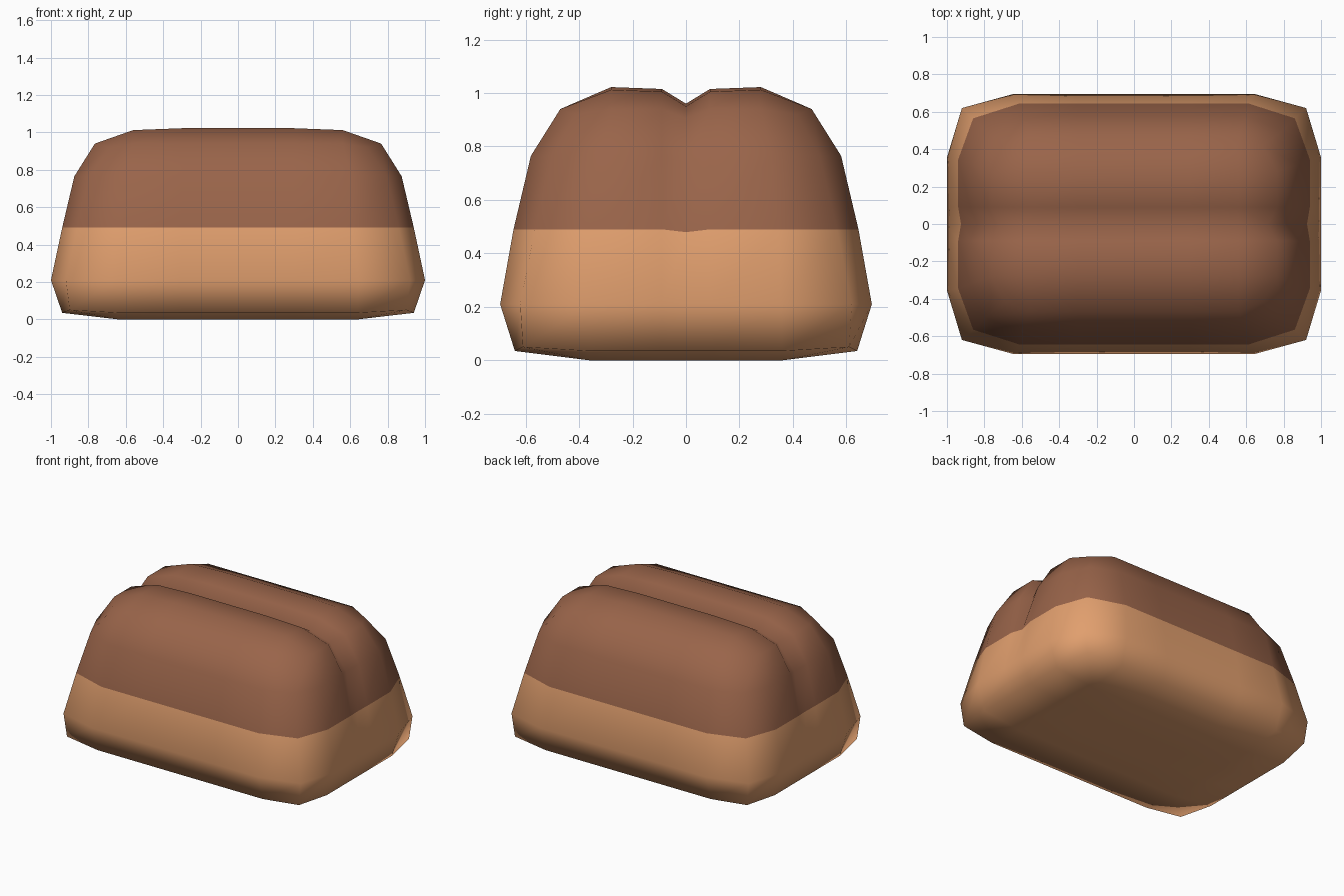
import bpy
import bmesh

cube = bpy.data.objects.get("Cube")
if cube:
    bpy.data.objects.remove(cube, do_unlink=True)


def make_material(name, color):
    mat = bpy.data.materials.new(name)
    mat.use_nodes = True
    mat.diffuse_color = (*color, 1)
    bsdf = mat.node_tree.nodes["Principled BSDF"]
    bsdf.inputs["Base Color"].default_value = (*color, 1)
    bsdf.inputs["Roughness"].default_value = 0.8
    return mat


crumb = make_material("tan_crumb", (0.75, 0.345, 0.155))
crust = make_material("brown_crust", (0.32, 0.128, 0.068))

# Each level: height, half length, half width, straight-edge ends,
# corner point, corner height offset, depth of the crease on the end
LEVELS = [
    (0.035, 0.94, 0.64, 0.64, 0.36, 0.90, 0.61, 0.015, 0.0),
    (0.21, 1.00, 0.695, 0.645, 0.355, 0.92, 0.62, 0.0, 0.0),
    (0.49, 0.94, 0.645, 0.61, 0.345, 0.86, 0.565, 0.0, 0.015),
    (0.765, 0.875, 0.58, 0.60, 0.32, 0.795, 0.50, 0.0, 0.035),
    (0.94, 0.765, 0.47, 0.56, 0.28, 0.69, 0.415, -0.02, 0.05),
]
MID_X, MID_Y = 0.30, 0.09

bm = bmesh.new()


def ring(level):
    """One closed outline, counter-clockwise from the front left end."""
    z, x, y, xa, ya, xc, yc, dz, dent = level
    quarter = [(x - dent, 0, z - dent * 0.7), (x, MID_Y, z), (x, ya, z),
               (xc, yc, z + dz), (xa, y, z), (MID_X, y, z)]
    half = quarter + [(-px, py, pz) for px, py, pz in reversed(quarter)]
    points = half + [(px, -py, pz) for px, py, pz in reversed(half[1:-1])]
    return [bm.verts.new(p) for p in points]


def cap(outer, xs, ys, height, mat, flip):
    """Fill a ring with a grid whose corners join the rounded corners."""
    grid = [[bm.verts.new((x, y, height(x, y))) for y in ys] for x in xs]
    nx, ny = len(xs), len(ys)
    # Inner border follows the ring, with each corner used three times
    right = [grid[-1][j] for j in range(ny // 2, ny)]
    top = [grid[i][-1] for i in reversed(range(nx))]
    left = [grid[0][j] for j in reversed(range(ny))]
    bottom = [grid[i][0] for i in range(nx)]
    start = [grid[-1][j] for j in range(ny // 2)]
    border = right + [right[-1]] + top + [left[0]] + left
    border += [left[-1]] + bottom + [bottom[-1]] + start
    # Each ring corner pairs with a repeated grid corner
    faces = []
    n = len(outer)
    k = 0
    while k < n:
        a, b, c = outer[k], outer[(k + 1) % n], outer[(k + 2) % n]
        if inner_index(border, k) is inner_index(border, k + 1):
            faces.append([a, b, c, inner_index(border, k)])
            k += 2
        else:
            faces.append([a, b, inner_index(border, k + 1), inner_index(border, k)])
            k += 1
    for i in range(nx - 1):
        for j in range(ny - 1):
            faces.append([grid[i][j], grid[i + 1][j], grid[i + 1][j + 1], grid[i][j + 1]])
    for verts in faces:
        face = bm.faces.new(reversed(verts) if flip else verts)
        face.material_index = mat


def inner_index(border, k):
    """Border without the duplicate that lands past each corner."""
    clean = []
    for v in border:
        if len(clean) >= 3 and clean[-1] is v and clean[-2] is v and clean[-3] is v:
            continue
        clean.append(v)
    return clean[k % len(clean)]


# Walls of the loaf: tan below the crust line, brown above
rings = [ring(level) for level in LEVELS]
for index, (low, high) in enumerate(zip(rings, rings[1:])):
    for k in range(len(low)):
        m = (k + 1) % len(low)
        face = bm.faces.new((low[k], low[m], high[m], high[k]))
        face.material_index = 0 if index < 2 else 1


def mirrored(values, middle):
    return [-v for v in values] + middle + list(reversed(values))


def top_height(x, y):
    # Two long humps with a crease between them
    z = 0.96 if y == 0 else 1.015 if abs(y) == MID_Y else 1.022
    return z - (0.01 if abs(x) > MID_X else 0)


# Creased top and flat underside
cap(rings[-1], mirrored([0.56, MID_X], []), mirrored([0.28, MID_Y], [0]),
    top_height, 1, False)
cap(rings[0], mirrored([0.64, MID_X], []), mirrored([0.36, MID_Y], [0]),
    lambda x, y: 0.0, 0, True)

bmesh.ops.recalc_face_normals(bm, faces=bm.faces)
mesh = bpy.data.meshes.new("bread_loaf")
bm.to_mesh(mesh)
bm.free()
mesh.materials.append(crumb)
mesh.materials.append(crust)
for poly in mesh.polygons:
    poly.use_smooth = True
loaf = bpy.data.objects.new("bread_loaf", mesh)
bpy.context.collection.objects.link(loaf)
